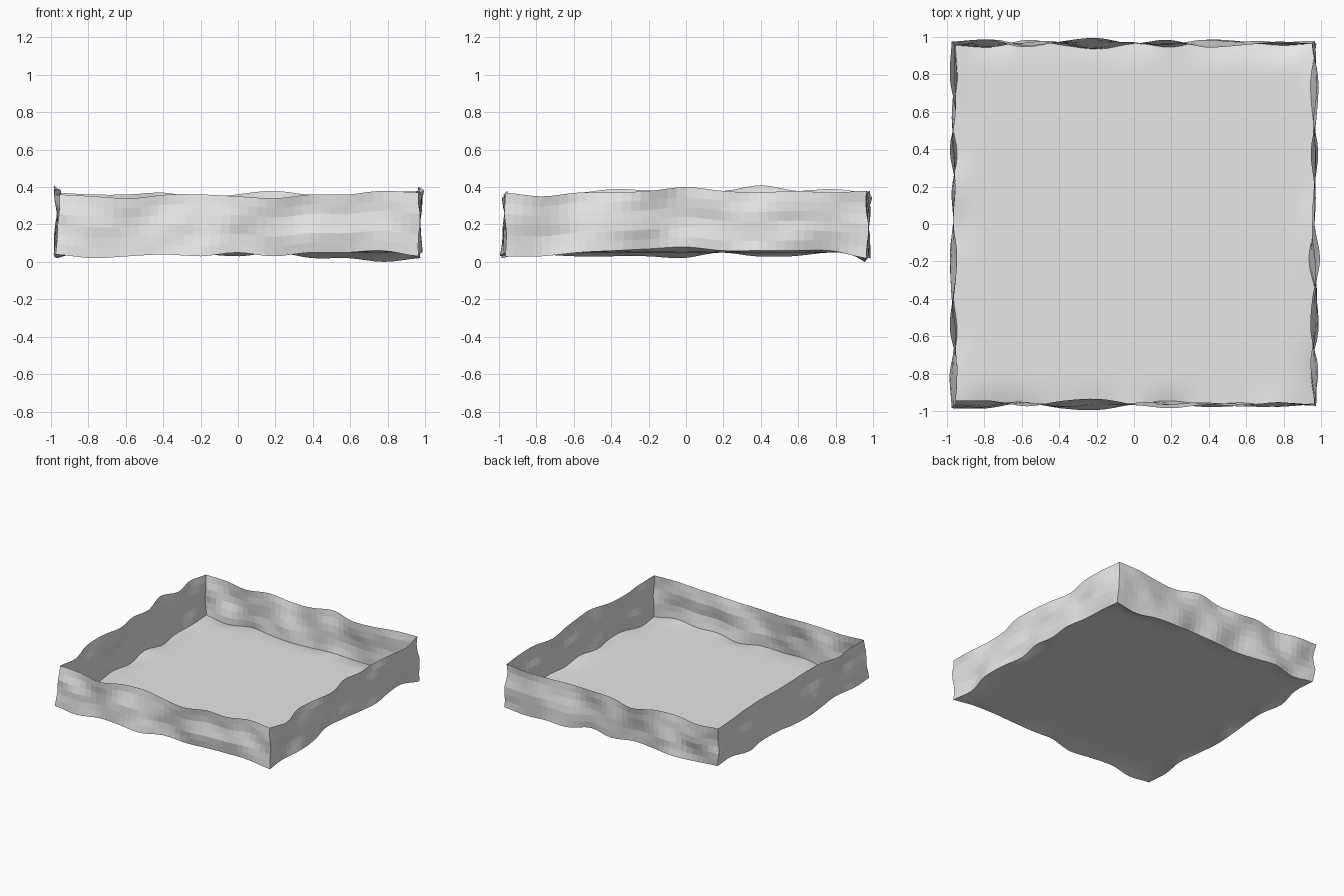
import bpy, bmesh, math
from mathutils import Vector, Matrix, noise

cube = bpy.data.objects.get("Cube")
if cube:
    bpy.data.objects.remove(cube)

HALF, FLOOR_Z = 0.965, 0.05
COLS, ROWS = 40, 6

# Edge profiles in hundredths, walking round the tray from the front left corner
rim_lean = [
    [-2, -2, 1, -2, -3, 0, 2, 0, 1, -1, 0],
    [0, 2, -2, -1, 3, 0, 0, -2, 1, 2, -1],
    [0, 1, -1, -2, 2, 0, 3, 1, -2, 2, 1],
    [1, 2, -1, 2, -1, 0, -2, 0, 2, -2, -1]]
rim_height = [
    [36, 35, 34, 36, 36, 35, 34, 36, 36, 38],
    [37, 35, 37, 37, 38, 40, 38, 37, 38, 37],
    [38, 37, 36, 36, 38, 36, 34, 37, 36, 36],
    [37, 39, 38, 41, 38, 39, 38, 39, 37, 35]]
base_height = [
    [4, 2, 3, 4, 3, 5, 3, 5, 5, 6],
    [3, 3, 5, 6, 7, 8, 6, 6, 6, 6],
    [2, 0, 2, 2, 5, 3, 4, 4, 4, 3],
    [5, 5, 3, 3, 5, 2, 3, 3, 3, 4]]


def smooth_sample(values, u):
    """Catmull-Rom through evenly spaced values, in hundredths."""
    f = u * (len(values) - 1)
    i = min(int(f), len(values) - 2)
    t = f - i
    a, b, c, d = (values[max(0, min(len(values) - 1, i + k))] for k in (-1, 0, 1, 2))
    return 0.005 * (2 * b + (c - a) * t + (2 * a - 5 * b + 4 * c - d) * t * t
                    + (3 * b - a - 3 * c + d) * t ** 3)


def outset(side, u, t):
    """How far a wall wanders outward at position u and height t."""
    lean = smooth_sample(rim_lean[side], u) * (2 * t - 1)
    wobble = noise.noise(Vector((u * 8, t * 2, side * 5.3))) * 0.03
    return lean + wobble * math.sin(math.pi * t)


def height(table, side, u):
    return smooth_sample(table[side] + [table[(side + 1) % 4][0]], u)


def wall_point(side, u, t):
    start = -HALF - outset((side - 1) % 4, 1, t)
    end = HALF + outset((side + 1) % 4, 0, t)
    low, high = height(base_height, side, u), height(rim_height, side, u)
    p = Vector((start + (end - start) * u, -HALF - outset(side, u, t),
                low + (high - low) * t))
    p = Matrix.Rotation(side * math.pi / 2, 3, 'Z') @ p
    p.x, p.y = (max(-1, min(1, c)) for c in p.xy)
    return p


def floor_point(u, v):
    """Flat middle that bends to meet the foot of each wall."""
    flat = Vector(((2 * u - 1) * HALF, (2 * v - 1) * HALF, FLOOR_Z))
    shift, total, strongest = Vector(), 0, 0
    for side, (along, away) in enumerate(((u, v), (v, 1 - u), (1 - u, 1 - v), (1 - v, u))):
        weight = max(0, 1 - away / 0.08) ** 2
        ideal = Matrix.Rotation(side * math.pi / 2, 3, 'Z') @ Vector(
            ((2 * along - 1) * HALF, -HALF, FLOOR_Z))
        pull = weight / (away + 0.0001)
        shift += (wall_point(side, along, 0) - ideal) * pull
        total += pull
        strongest = max(strongest, weight)
    return flat + shift / total * strongest if total else flat


def make_sheet(name, point, cols, rows, smooth, flip=False):
    bm = bmesh.new()
    grid = [[bm.verts.new(point(i / cols, j / rows)) for i in range(cols + 1)]
            for j in range(rows + 1)]
    for j in range(rows):
        for i in range(cols):
            bm.faces.new((grid[j][i], grid[j][i + 1], grid[j + 1][i + 1],
                          grid[j + 1][i])).smooth = smooth
    mesh = bpy.data.meshes.new(name)
    bm.to_mesh(mesh)
    bm.free()
    mesh.materials.append(grey)
    obj = bpy.data.objects.new(name, mesh)
    bpy.context.collection.objects.link(obj)
    return obj


# Single plain grey
grey = bpy.data.materials.new("light_grey")
grey.use_nodes = True
grey.diffuse_color = (0.8, 0.8, 0.8, 1)
shader = next(n for n in grey.node_tree.nodes if n.type == 'BSDF_PRINCIPLED')
shader.inputs["Base Color"].default_value = (0.8, 0.8, 0.8, 1)

# Floor and the four rippled walls
make_sheet("floor", floor_point, COLS, COLS, True)
for side, label in enumerate(("front", "left", "back", "right")):
    make_sheet(label + "_wall", lambda u, t, s=side: wall_point(s, u, t),
               COLS, ROWS, False)
